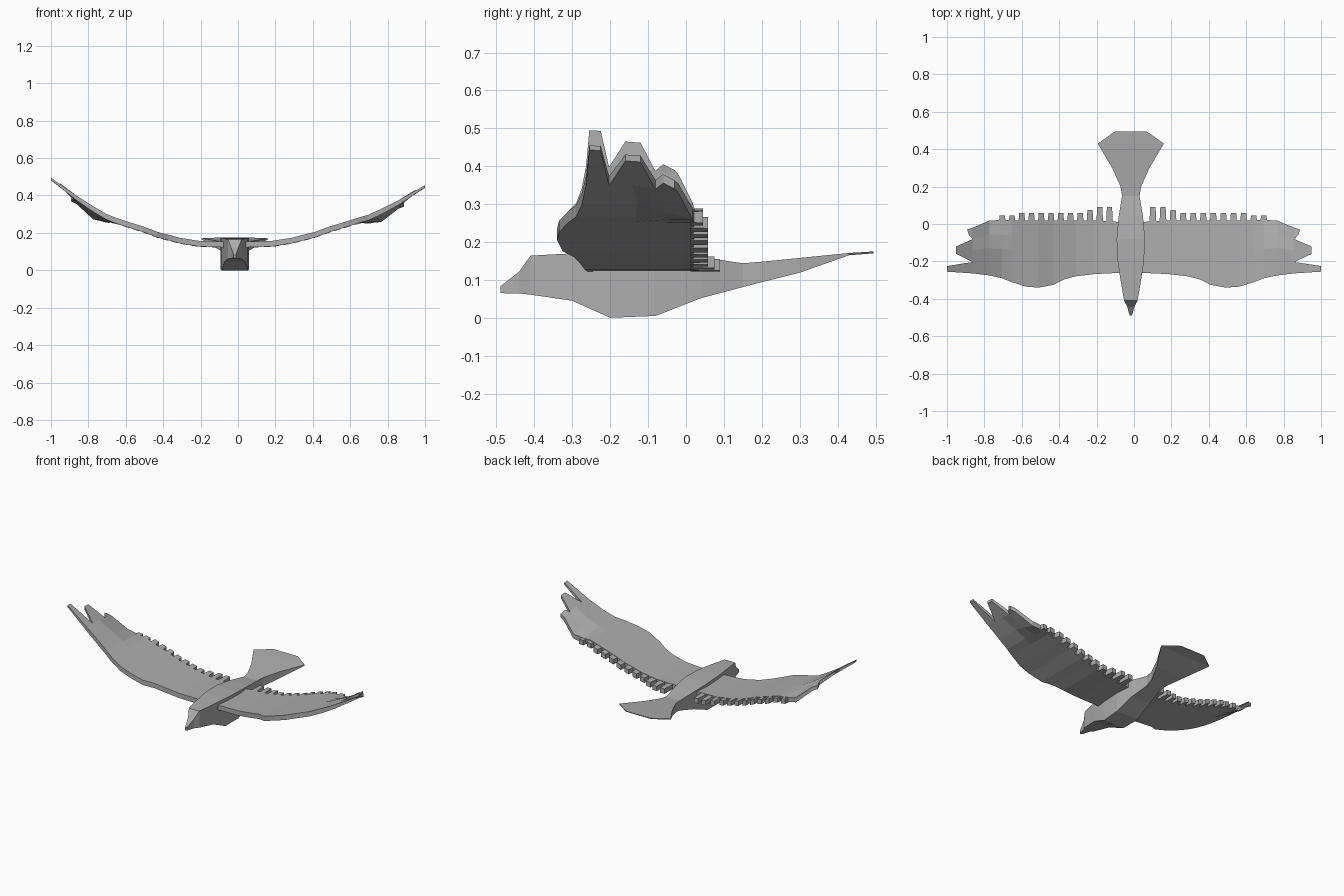
import bpy, bmesh
from mathutils import Vector

if "Cube" in bpy.data.objects:
    bpy.data.objects.remove(bpy.data.objects["Cube"])

grey = bpy.data.materials.new("plumage_grey")
grey.use_nodes = True
colour = (0.42, 0.42, 0.42, 1)
grey.diffuse_color = colour
grey.node_tree.nodes["Principled BSDF"].inputs["Base Color"].default_value = colour

CX = -0.017  # body axis


def finish(bm, name):
    bmesh.ops.recalc_face_normals(bm, faces=bm.faces)
    mesh = bpy.data.meshes.new(name)
    bm.to_mesh(mesh)
    bm.free()
    mesh.materials.append(grey)
    obj = bpy.data.objects.new(name, mesh)
    bpy.context.collection.objects.link(obj)


def interp(table, x, col):
    """Linear lookup of one column in a table keyed by its first column."""
    for a, b in zip(table, table[1:]):
        if x <= b[0]:
            t = (x - a[0]) / (b[0] - a[0])
            return a[col] + (b[col] - a[col]) * t
    return table[-1][col]


# Body, head and tail: y, half width, bottom z, top z
body = [(-0.49, 0.006, 0.068, 0.086), (-0.44, 0.02, 0.067, 0.125),
        (-0.41, 0.036, 0.064, 0.167), (-0.3, 0.055, 0.048, 0.173),
        (-0.2, 0.07, 0.003, 0.176), (-0.08, 0.076, 0.008, 0.175),
        (0.04, 0.065, 0.055, 0.163), (0.15, 0.047, 0.084, 0.147),
        (0.2, 0.055, 0.097, 0.151), (0.3, 0.1, 0.122, 0.161),
        (0.43, 0.177, 0.168, 0.174), (0.495, 0.085, 0.173, 0.178)]
bm = bmesh.new()
rings = []
for y, w, lo, hi in body:
    corners = [(-w, lo), (w, lo), (w, hi), (-w, hi)]
    rings.append([bm.verts.new((CX + x, y, z)) for x, z in corners])
for a, b in zip(rings, rings[1:]):
    for i in range(4):
        j = (i + 1) % 4
        bm.faces.new((a[i], a[j], b[j], b[i]))
bm.faces.new(rings[0])
bm.faces.new(rings[-1])
bmesh.ops.translate(bm, verts=bm.verts, vec=(0, 0, -0.003))
finish(bm, "body")

# Wing stations: span, leading y, trailing y, top z, trailing droop
stations = [(0.04, -0.26, 0.01, 0.152, 0), (0.2, -0.268, 0.018, 0.158, 0),
            (0.3, -0.28, 0.02, 0.174, 0), (0.36, -0.295, 0.02, 0.19, 0),
            (0.42, -0.325, 0.02, 0.205, 0), (0.5, -0.34, 0.02, 0.235, 0),
            (0.57, -0.335, 0.02, 0.256, 0), (0.65, -0.31, 0.02, 0.282, 0),
            (0.7, -0.29, 0.022, 0.302, 0.015), (0.77, -0.275, 0.018, 0.342, 0.04),
            (0.86, -0.264, -0.02, 0.398, 0.02)]
rows = (0, 0.25, 0.5, 0.75, 1)
# Tip feathers: first row, last row, then two tip corners
feathers = [(0, 1, (1, -0.255, 0.495), (1, -0.225, 0.493)),
            (1, 3, (0.95, -0.16, 0.465), (0.95, -0.12, 0.462)),
            (3, 4, (0.88, -0.06, 0.405), (0.89, -0.03, 0.39))]


def wing(side, name):
    bm = bmesh.new()

    def vert(d, y, z):
        if side > 0 and d > 0.65:  # this wing is held a little flatter
            z -= 0.04 * (d - 0.65) / 0.35
        return bm.verts.new((CX + side * d * (1 - side * CX), y, z))

    grid = []
    for d, lead, trail, z, droop in stations:
        grid.append([vert(d, lead + (trail - lead) * r, z - droop * max(0, 2 * r - 1))
                     for r in rows])
    for a, b in zip(grid, grid[1:]):
        for i in range(len(rows) - 1):
            bm.faces.new((a[i], a[i + 1], b[i + 1], b[i]))
    end = grid[-1]
    for first, last, p, q in feathers:
        bm.faces.new(end[first:last + 1] + [vert(*q), vert(*p)])

    # Feather teeth along the trailing edge
    for i in range(12):
        d = 0.098 + i * 0.053
        tip = 0.09 if i < 2 else 0.075 if i == 2 else 0.058 if i < 10 else 0.045
        quad = []
        for s, y in ((0, 0.012), (0.036, 0.012), (0.032, tip), (0.004, tip)):
            z = interp(stations, d + s, 3) - interp(stations, d + s, 4)
            quad.append(vert(d + s, y, z - 0.002))
        bm.faces.new(quad)

    # Thicken the sheet downward, thinner towards the tip
    geom = bmesh.ops.extrude_face_region(bm, geom=bm.faces[:], use_keep_orig=True)["geom"]
    for v in geom:
        if isinstance(v, bmesh.types.BMVert):
            v.co.z -= 0.03 - 0.018 * max(0, abs(v.co.x) - 0.8) / 0.2
    finish(bm, name)


wing(1, "left_wing")
wing(-1, "right_wing")
